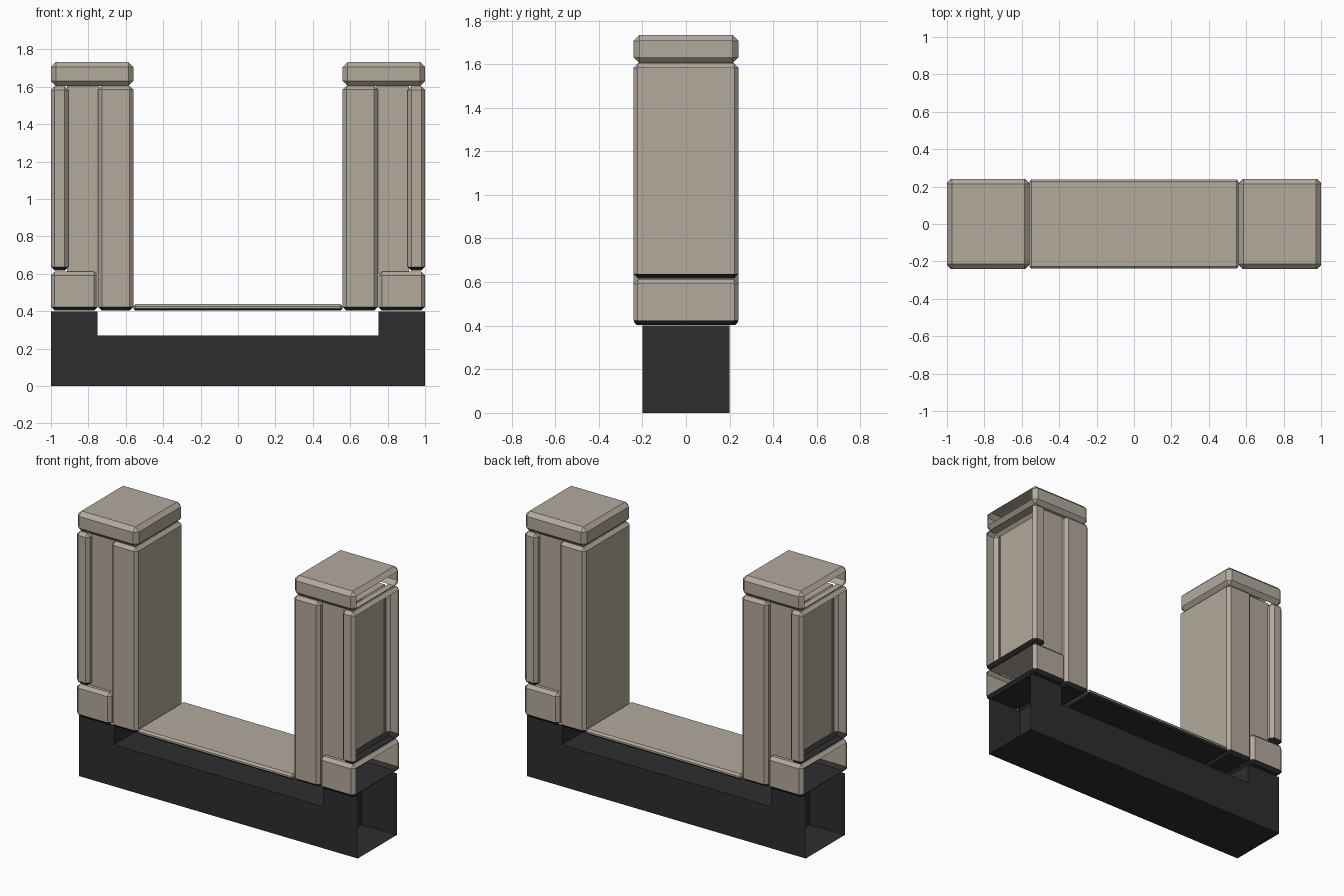
import bpy, bmesh
from mathutils import Vector

if "Cube" in bpy.data.objects:
    bpy.data.objects.remove(bpy.data.objects["Cube"])


def material(name, color):
    m = bpy.data.materials.new(name)
    m.diffuse_color = (*color, 1)
    m.use_nodes = True
    m.node_tree.nodes["Principled BSDF"].inputs["Base Color"].default_value = m.diffuse_color
    return m


STONE = material("warm_stone", (0.45, 0.40, 0.335))
DARK = material("dark_stone", (0.027, 0.027, 0.027))


def block(name, x, y, z, bevel=0.0, mats=(STONE, DARK), remove=(), dark_under=True):
    """Chamfered box; 'remove' lists the directions of sides left open."""
    bm = bmesh.new()
    bmesh.ops.create_cube(bm, size=1)
    x0, x1 = sorted(x)
    size = Vector((x1 - x0, 2 * y, z[1] - z[0]))
    mid = Vector(((x0 + x1) / 2, 0, (z[0] + z[1]) / 2))
    for v in bm.verts:
        v.co = mid + v.co * size
    if bevel:
        bmesh.ops.bevel(bm, geom=bm.edges[:], offset=bevel, segments=1,
                        affect='EDGES', profile=0.5)
    bm.normal_update()
    # undersides, chamfers included, use the dark stone
    for f in bm.faces:
        f.material_index = int(dark_under and f.normal.z < -0.3)
    opened = [f for f in bm.faces
              if any(f.normal.dot(Vector(d)) > 0.99 for d in remove)]
    bmesh.ops.delete(bm, geom=opened, context='FACES')
    mesh = bpy.data.meshes.new(name)
    bm.to_mesh(mesh)
    bm.free()
    for m in mats:
        mesh.materials.append(m)
    ob = bpy.data.objects.new(name, mesh)
    bpy.context.collection.objects.link(ob)
    return ob


UP, DOWN = (0, 0, 1), (0, 0, -1)

# Foundation between the towers and the sill slab above it
block("foundation_middle", (-0.75, 0.75), 0.2, (0, 0.27), mats=(DARK, DARK))
block("sill", (-0.56, 0.56), 0.238, (0.403, 0.438), 0.012)

# Two mirrored towers, open at their outer ends
for side, s in (("left", -1), ("right", 1)):
    out, inn = (s, 0, 0), (-s, 0, 0)
    block(side + "_foundation_leg", (s * 0.75, s), 0.2, (0, 0.4),
          mats=(DARK, DARK), remove=(out, UP))
    block(side + "_plinth", (s * 0.75, s), 0.24, (0.403, 0.612), 0.02, remove=(out,))
    block(side + "_inner_pillar", (s * 0.56, s * 0.748), 0.24, (0.403, 1.605), 0.02)
    block(side + "_recessed_wall", (s * 0.74, s * 0.915), 0.2, (0.6, 1.603),
          remove=(out, inn, DOWN))
    block(side + "_outer_pillar", (s * 0.907, s), 0.24, (0.617, 1.603), 0.02,
          remove=(out,))
    block(side + "_cap", (s * 0.56, s), 0.24, (1.605, 1.733), 0.026,
          remove=(out, DOWN), dark_under=False)
